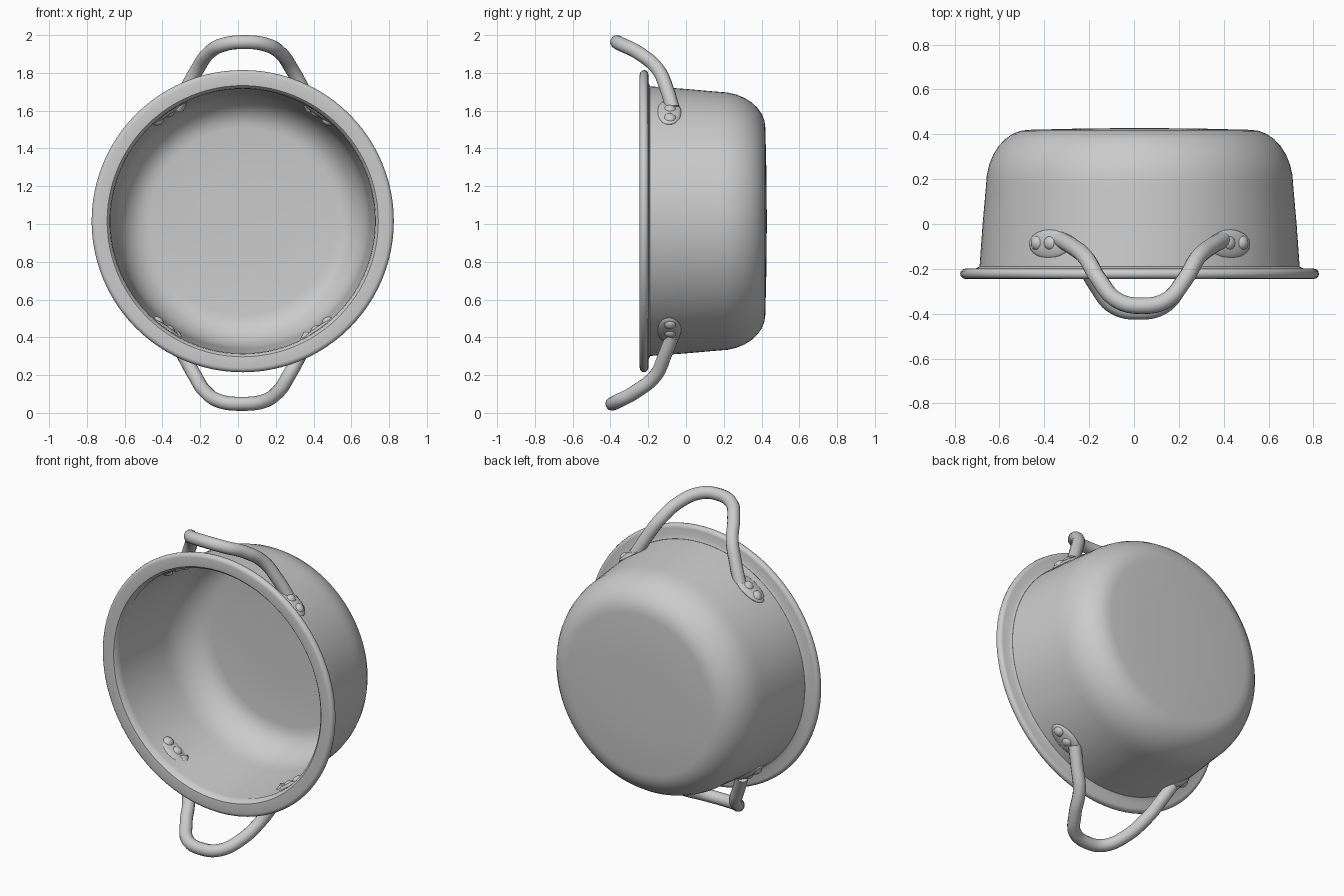
import bpy, bmesh, math
from mathutils import Vector, Matrix

cube = bpy.data.objects.get("Cube")
if cube:
    bpy.data.objects.remove(cube, do_unlink=True)

CX, CZ = 0.025, 1.015          # pot axis runs along y through here

steel = bpy.data.materials.new("grey_metal")
steel.use_nodes = True
GREY = (0.6, 0.6, 0.6, 1)
steel.diffuse_color = GREY
steel.node_tree.nodes["Principled BSDF"].inputs["Base Color"].default_value = GREY


def finish(obj, angle=40):
    obj.data.materials.append(steel)
    bpy.ops.object.select_all(action="DESELECT")
    obj.select_set(True)
    bpy.context.view_layer.objects.active = obj
    if obj.type == "CURVE":
        bpy.ops.object.convert(target="MESH")
    bpy.ops.object.shade_smooth_by_angle(angle=math.radians(angle))


def from_bmesh(name, bm):
    mesh = bpy.data.meshes.new(name)
    bm.to_mesh(mesh)
    bm.free()
    obj = bpy.data.objects.new(name, mesh)
    bpy.context.collection.objects.link(obj)
    finish(obj)
    return obj


def lathe(name, profile, closed=False, steps=96):
    """Spin (radius, y) points around the pot axis."""
    bm = bmesh.new()
    verts = [bm.verts.new((CX + r, y, CZ)) for r, y in profile]
    edges = [bm.edges.new(p) for p in zip(verts, verts[1:])]
    if closed:
        edges.append(bm.edges.new((verts[-1], verts[0])))
    bmesh.ops.spin(bm, geom=verts + edges, cent=(CX, 0, CZ), axis=(0, 1, 0),
                   angle=math.tau, steps=steps)
    bmesh.ops.remove_doubles(bm, verts=bm.verts, dist=0.0005)
    bmesh.ops.recalc_face_normals(bm, faces=bm.faces)
    return from_bmesh(name, bm)


# Pot body: thin wall, rounded shoulder, flat base
def wall(inset):
    pts = [(0.715 - inset, -0.21), (0.7 - inset, 0.0), (0.685 - inset, 0.17)]
    for i in range(1, 9):
        a = i / 8 * math.pi / 2
        pts.append((0.495 + (0.19 - inset) * math.cos(a),
                    0.17 + (0.25 - inset) * math.sin(a)))
    return pts + [(0.25, 0.426 - inset), (0, 0.428 - inset)]


lathe("pot_body", wall(0) + wall(0.012)[::-1], closed=True)

# Flared rim with a rolled outer edge
roll = [(0.777 + 0.023 * math.cos(a), -0.222 + 0.023 * math.sin(a))
        for a in (math.radians(d) for d in range(-90, 91, 30))]
lathe("pot_rim", [(0.7, -0.2), (0.704, -0.225), (0.718, -0.24)] + roll
      + [(0.735, -0.2), (0.715, -0.19)], closed=True)


# Looped handles: half path is mirrored around the handle centre
def handle(name, centre, half):
    left = [(centre - dx, y, z) for dx, y, z in half]
    right = [(centre + dx, y, z) for dx, y, z in half[-2::-1]]
    path = left + right
    curve = bpy.data.curves.new(name, "CURVE")
    curve.dimensions = "3D"
    curve.bevel_depth = 0.037
    curve.bevel_resolution = 4
    curve.resolution_u = 8
    curve.use_fill_caps = True
    spline = curve.splines.new("BEZIER")
    spline.bezier_points.add(len(path) - 1)
    for point, co in zip(spline.bezier_points, path):
        point.co = co
        point.handle_left_type = point.handle_right_type = "AUTO"
    obj = bpy.data.objects.new(name, curve)
    bpy.context.collection.objects.link(obj)
    finish(obj, 60)


handle("top_handle", 0.035, [
    (0.36, -0.07, 1.61), (0.31, -0.1, 1.71), (0.25, -0.15, 1.82),
    (0.19, -0.25, 1.905), (0.11, -0.34, 1.95), (0, -0.365, 1.963)])
handle("bottom_handle", 0.02, [
    (0.36, -0.07, 0.41), (0.31, -0.11, 0.31), (0.25, -0.16, 0.2),
    (0.19, -0.27, 0.11), (0.11, -0.365, 0.06), (0, -0.39, 0.048)])


# Handle mounts: a low swelling with two rivets, laid on the wall
def blob(name, angle, y, size):
    a = math.radians(angle)
    out = Vector((math.sin(a), 0, math.cos(a)))
    along = Vector((math.cos(a), 0, -math.sin(a)))
    frame = Matrix((along, Vector((0, 1, 0)), out)).transposed().to_4x4()
    place = Matrix.Translation(Vector((CX, y, CZ)) + out * 0.703)
    bm = bmesh.new()
    bmesh.ops.create_uvsphere(bm, u_segments=20, v_segments=12, radius=1,
                              matrix=place @ frame @ Matrix.Diagonal((*size, 1)))
    bmesh.ops.recalc_face_normals(bm, faces=bm.faces)
    from_bmesh(name, bm)


for end, base in (("top", 0), ("bottom", 180)):
    for side, sign in (("left", 1), ("right", -1)):
        turn = sign if base == 0 else -sign
        label = f"{end}_{side}"
        blob(label + "_mount", base + turn * 35, -0.09, (0.11, 0.065, 0.02))
        for i, step in enumerate((34, 40)):
            blob(f"{label}_rivet_{i + 1}", base + turn * step, -0.085,
                 (0.035, 0.035, 0.032))
